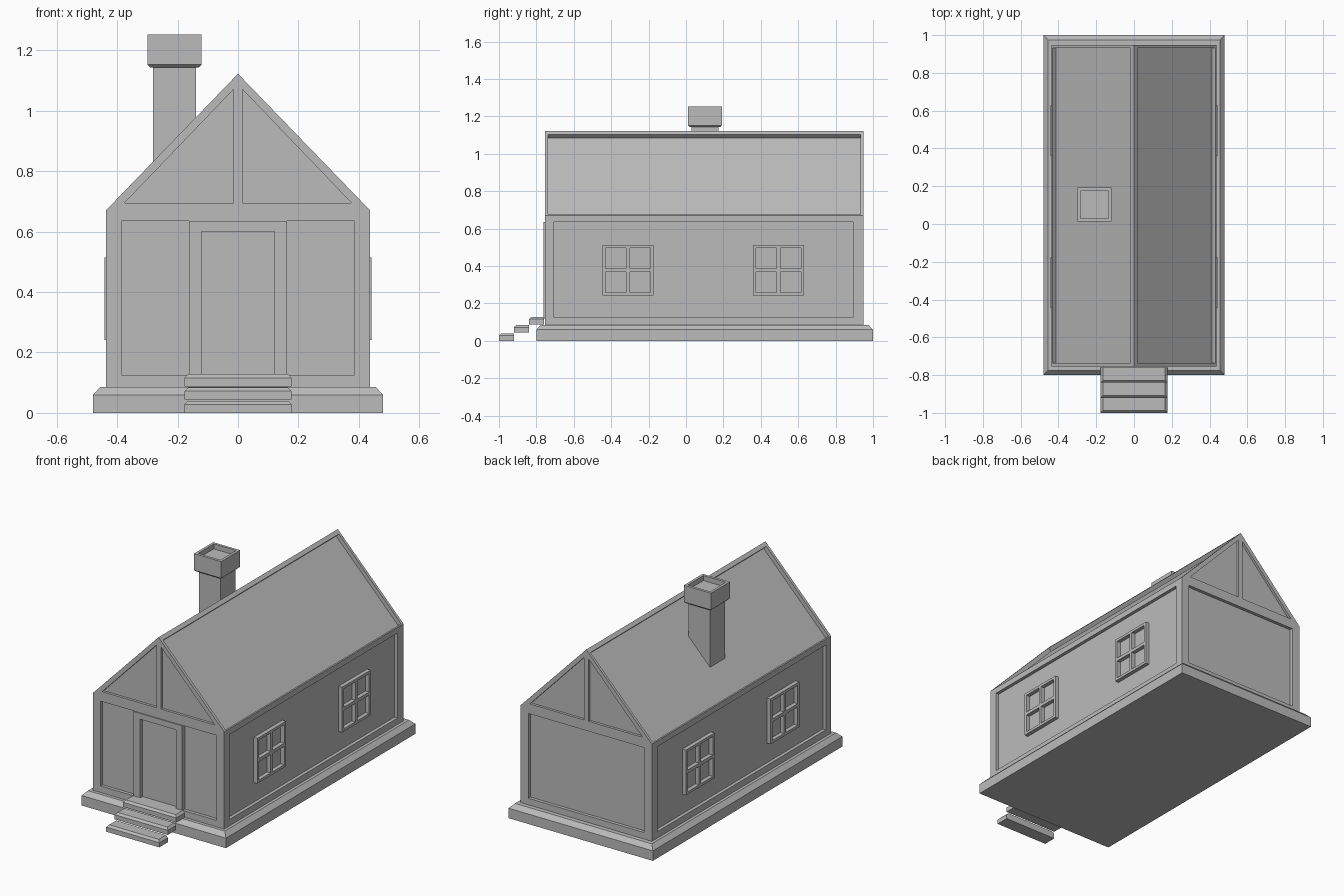
import bpy, bmesh
from mathutils import Vector

cube = bpy.data.objects.get("Cube")
if cube:
    bpy.data.objects.remove(cube, do_unlink=True)

grey = bpy.data.materials.new("plain_grey")
grey.use_nodes = True
grey.diffuse_color = (0.5, 0.5, 0.5, 1)
grey.node_tree.nodes["Principled BSDF"].inputs["Base Color"].default_value = (0.5, 0.5, 0.5, 1)


def prism(bm, pts, push):
    """Closed prism: a polygon pushed along a vector."""
    push = Vector(push)
    a = [bm.verts.new(p) for p in pts]
    b = [bm.verts.new(Vector(p) + push) for p in pts]
    n = len(a)
    bm.faces.new(a)
    bm.faces.new(b[::-1])
    for i in range(n):
        bm.faces.new((a[i], b[i], b[(i + 1) % n], a[(i + 1) % n]))


def box(bm, x0, x1, y0, y1, z0, z1):
    prism(bm, [(x0, y0, z0), (x1, y0, z0), (x1, y1, z0), (x0, y1, z0)], (0, 0, z1 - z0))


def stack(bm, rings):
    """Loft rectangles given as (x0, x1, y0, y1, z)."""
    loops = [[bm.verts.new((x, y, z)) for x, y in ((x0, y0), (x1, y0), (x1, y1), (x0, y1))]
             for x0, x1, y0, y1, z in rings]
    bm.faces.new(loops[0])
    bm.faces.new(loops[-1])
    for a, b in zip(loops, loops[1:]):
        for i in range(4):
            j = (i + 1) % 4
            bm.faces.new((a[i], a[j], b[j], b[i]))


def finish(bm, name):
    bmesh.ops.recalc_face_normals(bm, faces=bm.faces)
    mesh = bpy.data.meshes.new(name)
    bm.to_mesh(mesh)
    bm.free()
    mesh.materials.append(grey)
    obj = bpy.data.objects.new(name, mesh)
    bpy.context.collection.objects.link(obj)
    return obj


W, EAVE, RIDGE = 0.437, 0.67, 1.122
FRONT, BACK = -0.755, 0.948
LOW, HIGH = 0.125, 0.635

# Foundation slab with a sloped top edge
bm = bmesh.new()
stack(bm, [(-0.48, 0.48, -0.8, 1.0, 0), (-0.48, 0.48, -0.8, 1.0, 0.06),
           (-0.455, 0.455, -0.775, 0.975, 0.086)])
finish(bm, "foundation")

# House body: gabled prism
bm = bmesh.new()
prism(bm, [(-W, FRONT, 0.08), (W, FRONT, 0.08), (W, FRONT, EAVE),
           (0, FRONT, RIDGE), (-W, FRONT, EAVE)], (0, BACK - FRONT, 0))
house = finish(bm, "house_body")

# Recessed panels in walls, gables and roof
bm = bmesh.new()
for y, d, out in ((FRONT, 0.02, -0.1), (BACK, -0.02, 0.1)):
    box(bm, -0.385, 0.385, *sorted((y + d, y + out)), LOW, HIGH)
    for s in (-1, 1):
        yy = y + d * 0.75
        prism(bm, [(s * 0.375, yy, 0.695), (s * 0.015, yy, 0.695), (s * 0.015, yy, 1.07)],
              (0, out, 0))
for s in (-1, 1):
    box(bm, *sorted((s * (W - 0.02), s * (W + 0.1))), FRONT + 0.05, BACK - 0.055, LOW, HIGH)
    # Roof recess follows the slope
    slope = Vector((s * W, 0, EAVE - RIDGE)).normalized()
    normal = Vector((-s * slope.z, 0, abs(slope.x)))
    length = Vector((W, EAVE - RIDGE)).length
    start = Vector((0, FRONT + 0.018, RIDGE)) - normal * 0.025
    p, q = start + slope * 0.026, start + slope * (length - 0.007)
    along = Vector((0, BACK - FRONT - 0.034, 0))
    prism(bm, [p, q, q + along, p + along], normal * 0.04)
cutter = finish(bm, "panel_cutter")
cutter.hide_render = True
mod = house.modifiers.new("panels", "BOOLEAN")
mod.operation = "DIFFERENCE"
mod.solver = "EXACT"
mod.object = cutter
bpy.context.view_layer.objects.active = house
bpy.ops.object.modifier_apply(modifier=mod.name)
bpy.data.objects.remove(cutter, do_unlink=True)

# Door surround standing proud of the front wall
bm = bmesh.new()
prism(bm, [(-0.162, -0.761, 0.12), (-0.12, -0.761, 0.12), (-0.12, -0.761, 0.6),
           (0.12, -0.761, 0.6), (0.12, -0.761, 0.12), (0.162, -0.761, 0.12),
           (0.162, -0.761, HIGH), (-0.162, -0.761, HIGH)], (0, 0.03, 0))
finish(bm, "door_frame")

# Windows: outer frame plus crossing bars
for s, side in ((-1, "right"), (1, "left")):
    for yc, place in ((-0.31, "front"), (0.495, "back")):
        bm = bmesh.new()
        xs = sorted((s * 0.41, s * 0.441))
        h, t, b, zc = 0.136, 0.016, 0.01, 0.378
        for e in (-1, 1):
            box(bm, *xs, *sorted((yc + e * h, yc + e * (h - t))), zc - h, zc + h)
            box(bm, *xs, yc - h + t, yc + h - t, *sorted((zc + e * h, zc + e * (h - t))))
            box(bm, *xs, *sorted((yc + e * b, yc + e * (h - t))), zc - b, zc + b)
        box(bm, *xs, yc - b, yc + b, zc - h + t, zc + h - t)
        finish(bm, f"{side}_{place}_window")

# Front steps with sloped front and side edges
for i in range(3):
    bm = bmesh.new()
    y, z = -1 + 0.08 * i, 0.044 * i
    c = 0.012
    stack(bm, [(-0.177, 0.177, y, y + 0.08, z), (-0.177, 0.177, y, y + 0.08, z + 0.028),
               (-0.177 + c, 0.177 - c, y + c, y + 0.08, z + 0.04)])
    finish(bm, f"step_{i + 1}")


# Chimney shaft, and a cap with a hollow top
def ring(r, z):
    return (-0.21 - r, -0.21 + r, 0.102 - r, 0.102 + r, z)


bm = bmesh.new()
stack(bm, [ring(0.0715, 0.78), ring(0.0715, 1.145)])
finish(bm, "chimney_shaft")
bm = bmesh.new()
stack(bm, [ring(0.08, 1.143), ring(0.09, 1.152), ring(0.09, 1.252),
           ring(0.074, 1.252), ring(0.074, 1.222)])
finish(bm, "chimney_cap")
